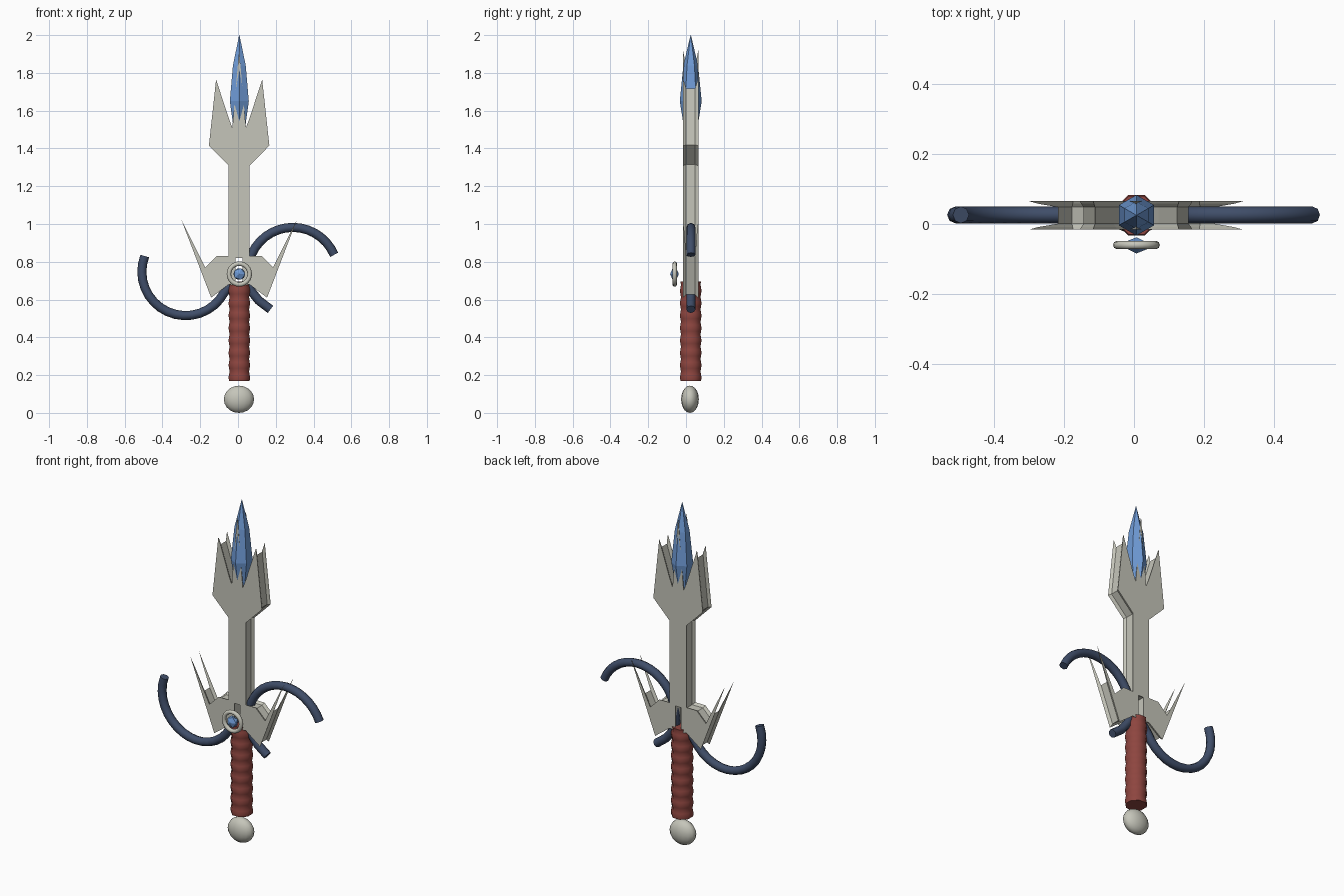
import bpy, bmesh, math
from mathutils import Vector

if "Cube" in bpy.data.objects:
    bpy.data.objects.remove(bpy.data.objects["Cube"])

CX, CY = 0.007, 0.025   # sword axis


def material(name, rgb):
    m = bpy.data.materials.new(name)
    m.diffuse_color = (*rgb, 1)
    m.use_nodes = True
    m.node_tree.nodes["Principled BSDF"].inputs["Base Color"].default_value = m.diffuse_color
    return m


bone = material("bone", (0.56, 0.56, 0.49))
navy = material("navy", (0.05, 0.075, 0.14))
red = material("red", (0.27, 0.06, 0.05))
blue = material("blue", (0.16, 0.33, 0.68))


def finish(bm, name, mat, smooth=None):
    bmesh.ops.recalc_face_normals(bm, faces=bm.faces)
    me = bpy.data.meshes.new(name)
    bm.to_mesh(me)
    bm.free()
    ob = bpy.data.objects.new(name, me)
    bpy.context.collection.objects.link(ob)
    me.materials.append(mat)
    if smooth:
        bpy.context.view_layer.objects.active = ob
        ob.select_set(True)
        bpy.ops.object.shade_smooth_by_angle(angle=math.radians(smooth))
        ob.select_set(False)
    return ob


def inset(pts, d):
    """Mitred inward offset of a counter-clockwise outline."""
    out = []
    for i, p in enumerate(pts):
        a = (p - pts[i - 1]).normalized()
        b = (pts[(i + 1) % len(pts)] - p).normalized()
        na, nb = Vector((-a.y, a.x)), Vector((-b.y, b.x))
        out.append(p + (na + nb) * d / (1 + na.dot(nb)))
    return out


def loft(name, sections, mat, smooth=None):
    bm = bmesh.new()
    rings = [[bm.verts.new(v) for v in s] for s in sections]
    n = len(rings[0])
    for r, s in zip(rings, rings[1:]):
        for i in range(n):
            j = (i + 1) % n
            bm.faces.new((r[i], r[j], s[j], s[i]))
    caps = [bm.faces.new(rings[0]), bm.faces.new(rings[-1])]
    for f in caps:
        f.normal_update()
    bmesh.ops.triangulate(bm, faces=caps, ngon_method='EAR_CLIP')
    return finish(bm, name, mat, smooth)


# blade and guard: half outline from bottom to tip, mirrored, sides grooved
half = [(0.018, 0.82), (0.018, 0.675), (0.055, 0.68), (0.148, 0.61),
        (0.305, 1.02), (0.18, 0.77), (0.12, 0.83), (0.056, 0.83),
        (0.056, 1.31), (0.16, 1.415), (0.122, 1.765), (0.055, 1.56),
        (0.036, 1.51)]
outline = [Vector(p) for p in
           half + [(0, 1.92)] + [(-x, z) for x, z in reversed(half)]]
lip, core = inset(outline, 0.003), inset(outline, 0.01)
loft("blade_and_guard",
     [[(CX - 0.001 + p.x, y, p.y) for p in pts] for y, pts in
      ((-0.016, outline), (-0.009, lip), (0.001, core),
       (0.048, core), (0.058, lip), (0.065, outline))],
     bone)


def ring(r, z, n, turn=0.0):
    return [(CX + r * math.cos(turn + math.tau * i / n),
             CY + r * math.sin(turn + math.tau * i / n), z)
            for i in range(n)]


# ribbed octagonal grip
ribs, z0, z1 = 8, 0.17, 0.695
loft("grip", [ring(0.059 + 0.003 * math.sin(math.tau * k / 4),
                   z0 + (z1 - z0) * k / (ribs * 4), 8, math.pi / 8)
              for k in range(ribs * 4 + 1)], red, 50)

# crystal tip
loft("crystal_tip", [ring(r, z, 6, math.pi / 6) for r, z in
                     ((0.034, 1.50), (0.058, 1.65), (0.039, 1.84), (0.001, 2.0))],
     blue)

# pommel
bm = bmesh.new()
bmesh.ops.create_uvsphere(bm, u_segments=16, v_segments=10, radius=1)
for v in bm.verts:
    v.co = Vector((CX - 0.002 + 0.08 * v.co.x, 0.021 + 0.047 * v.co.y,
                   0.072 + 0.072 * v.co.z))
finish(bm, "pommel", bone, 50)

# guard medallion: ring and gem
bpy.ops.mesh.primitive_torus_add(location=(CX, -0.06, 0.735), major_radius=0.055,
                                 minor_radius=0.012, major_segments=24,
                                 minor_segments=8, rotation=(math.pi / 2, 0, 0))
medal = bpy.context.object
medal.name = "medallion_ring"
medal.data.materials.append(bone)
bpy.ops.object.shade_smooth_by_angle(angle=math.radians(50))
medal.select_set(False)

bm = bmesh.new()
bmesh.ops.create_icosphere(bm, subdivisions=1, radius=1)
for v in bm.verts:
    v.co = Vector((CX + 0.035 * v.co.x, -0.061 - 0.023 * v.co.z,
                   0.735 + 0.035 * v.co.y))
finish(bm, "medallion_gem", blue)


# curved horns
def arc(cx, cz, r, a0, a1, n=16):
    return [(cx + r * math.cos(math.radians(a0 + (a1 - a0) * i / n)),
             cz + r * math.sin(math.radians(a0 + (a1 - a0) * i / n)))
            for i in range(n + 1)]


def tube(name, pts):
    cu = bpy.data.curves.new(name, 'CURVE')
    cu.dimensions = '3D'
    cu.bevel_depth = 0.024
    cu.bevel_resolution = 2
    cu.use_fill_caps = True
    sp = cu.splines.new('POLY')
    sp.points.add(len(pts) - 1)
    for p, (x, z) in zip(sp.points, pts):
        p.co = (x, CY + 0.001, z, 1)
    ob = bpy.data.objects.new(name, cu)
    bpy.context.collection.objects.link(ob)
    cu.materials.append(navy)


tube("left_horn", arc(-0.277, 0.747, 0.232, 159, 332) + [(-0.02, 0.70)])
tube("right_horn", arc(0.29, 0.744, 0.238, 23, 175) +
     [(0.046, 0.70), (0.07, 0.645), (0.11, 0.595), (0.172, 0.548)])
